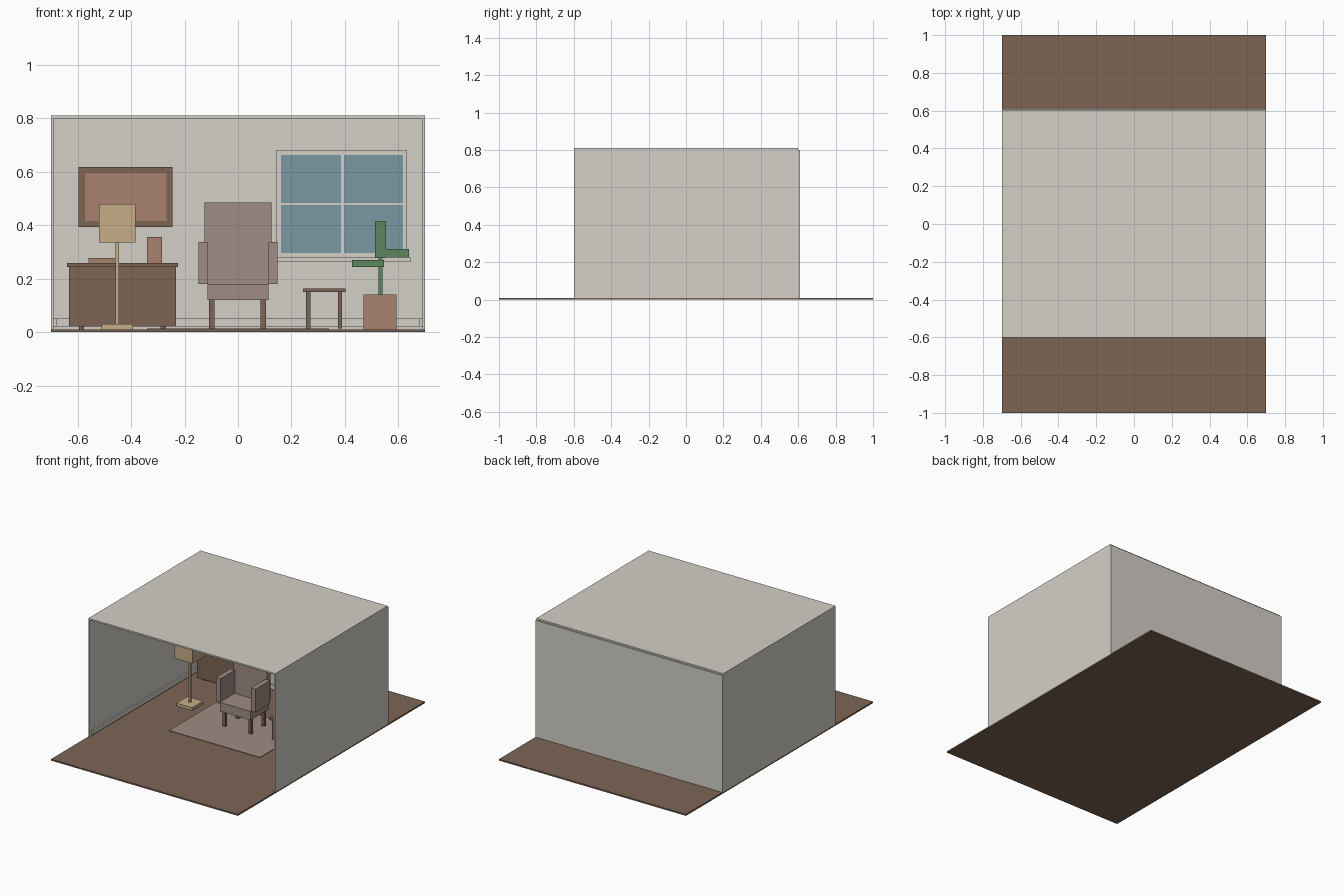
import bpy
import bmesh
from mathutils import Matrix, Vector

default_cube = bpy.data.objects.get("Cube")
if default_cube:
    bpy.data.objects.remove(default_cube, do_unlink=True)


def to_linear(channel):
    value = channel / 255
    return value / 12.92 if value <= 0.04045 else ((value + 0.055) / 1.055) ** 2.4


def make_material(name, red, green, blue):
    material = bpy.data.materials.new(name)
    material.use_nodes = True
    colour = (to_linear(red), to_linear(green), to_linear(blue), 1)
    material.diffuse_color = colour
    material.node_tree.nodes["Principled BSDF"].inputs["Base Color"].default_value = colour
    return material


plaster = make_material("warm white plaster", 212, 208, 200)
wood = make_material("brown wood", 124, 101, 84)
fabric = make_material("dusty rose fabric", 159, 140, 131)
clay = make_material("terracotta", 169, 129, 111)
tan = make_material("tan", 198, 174, 135)
leaf = make_material("leaf green", 90, 134, 95)
glass = make_material("window blue", 120, 151, 163)


def box(name, material, x, y, z):
    """Add a box filling the given (low, high) range on each axis."""
    low, high = (Vector(corner) for corner in zip(x, y, z))
    size = high - low
    bm = bmesh.new()
    bmesh.ops.create_cube(bm, size=1)
    bmesh.ops.transform(bm, verts=bm.verts,
                        matrix=Matrix.Translation((low + high) / 2) @ Matrix.Diagonal(size).to_4x4())
    mesh = bpy.data.meshes.new(name)
    bm.to_mesh(mesh)
    bm.free()
    mesh.materials.append(material)
    part = bpy.data.objects.new(name, mesh)
    bpy.context.collection.objects.link(part)
    return part


def around(centre, width):
    return (centre - width / 2, centre + width / 2)


def mirrored(side, inner, outer):
    return tuple(sorted((side * inner, side * outer)))


SIDES = (("left", 1), ("right", -1))


def four_legs(name, material, xs, ys, width, z):
    for depth_name, y in zip(("front", "back"), ys):
        for side_name, x in zip(("right", "left"), xs):
            box(f"{name}_{depth_name}_{side_name}_leg", material,
                around(x, width), around(y, width), z)


# Room shell, open at the front
FLOOR, CEILING, BACK = 0.01, 0.8, 0.6
box("floor", wood, (-0.7, 0.7), (-1, 1), (0, FLOOR))
box("ceiling", plaster, (-0.7, 0.7), (-BACK, BACK), (CEILING, 0.81))
box("back_wall", plaster, (-0.7, 0.7), (BACK, 0.61), (FLOOR, CEILING))
box("back_baseboard", plaster, (-0.68, 0.68), (0.59, BACK), (0.02, 0.05))
for label, side in SIDES:
    box(f"{label}_wall", plaster, mirrored(side, 0.69, 0.7), (-BACK, BACK), (FLOOR, CEILING))
    box(f"{label}_baseboard", plaster, mirrored(side, 0.68, 0.69), (-0.58, 0.59), (0.02, 0.05))

# Rug
box("rug", fabric, (-0.34, 0.34), (-0.25, 0.25), (FLOOR, 0.014))

# Armchair
SEAT = 0.18
box("chair_seat", fabric, around(0, 0.23), (-0.03, 0.16), (0.12, SEAT))
box("chair_back", fabric, around(0, 0.25), (0.13, 0.17), (SEAT, 0.485))
for label, side in SIDES:
    box(f"chair_{label}_arm", fabric, mirrored(side, 0.115, 0.148), (-0.025, 0.13), (SEAT, 0.337))
four_legs("chair", wood, (-0.098, 0.095), (0, 0.14), 0.02, (FLOOR, 0.12))

# Side table
box("table_top", wood, around(0.323, 0.16), around(0.07, 0.16), (0.15, 0.164))
four_legs("table", wood, (0.263, 0.382), (0.01, 0.13), 0.016, (0.014, 0.15))

# Floor lamp
LAMP = (-0.452, 0.13)
for part, width, z in (("base", 0.118, (FLOOR, 0.03)),
                       ("pole", 0.013, (0.03, 0.335)),
                       ("shade", 0.136, (0.335, 0.48))):
    box(f"lamp_{part}", tan, around(LAMP[0], width), around(LAMP[1], width), z)

# Cabinet with things on top
box("cabinet_body", wood, around(-0.432, 0.4), (0.465, 0.59), (0.02, 0.243))
box("cabinet_top", wood, around(-0.432, 0.416), (0.458, 0.595), (0.243, 0.258))
four_legs("cabinet", wood, (-0.586, -0.28), (0.485, 0.57), 0.02, (FLOOR, 0.02))
box("book", clay, (-0.56, -0.462), (0.49, 0.56), (0.258, 0.278))
box("vase", clay, around(-0.313, 0.057), around(0.53, 0.057), (0.258, 0.355))

# Wall picture
box("picture_frame", wood, (-0.597, -0.245), (0.58, BACK), (0.393, 0.618))
box("picture_panel", clay, (-0.573, -0.267), (0.575, 0.58), (0.416, 0.595))

# Window with four panes
box("window_frame", plaster, (0.142, 0.633), (0.585, BACK), (0.281, 0.682))
box("window_sill", plaster, (0.13, 0.645), (0.56, BACK), (0.262, 0.281))
for row, z in (("lower", (0.296, 0.476)), ("upper", (0.483, 0.663))):
    for column, x in (("right", (0.16, 0.385)), ("left", (0.396, 0.617))):
        box(f"window_{row}_{column}_pane", glass, x, (0.58, 0.585), z)

# Potted plant
PLANT = 0.45
box("plant_pot", clay, around(0.532, 0.123), around(PLANT, 0.123), (FLOOR, 0.14))
box("plant_stem", leaf, around(0.533, 0.015), around(PLANT, 0.015), (0.14, 0.3))
box("plant_tall_leaf", leaf, around(0.534, 0.041), around(PLANT, 0.04), (0.277, 0.415))
box("plant_left_leaf", leaf, (0.54, 0.64), around(PLANT, 0.05), (0.28, 0.31))
box("plant_right_leaf", leaf, (0.427, 0.546), around(PLANT, 0.05), (0.243, 0.27))
